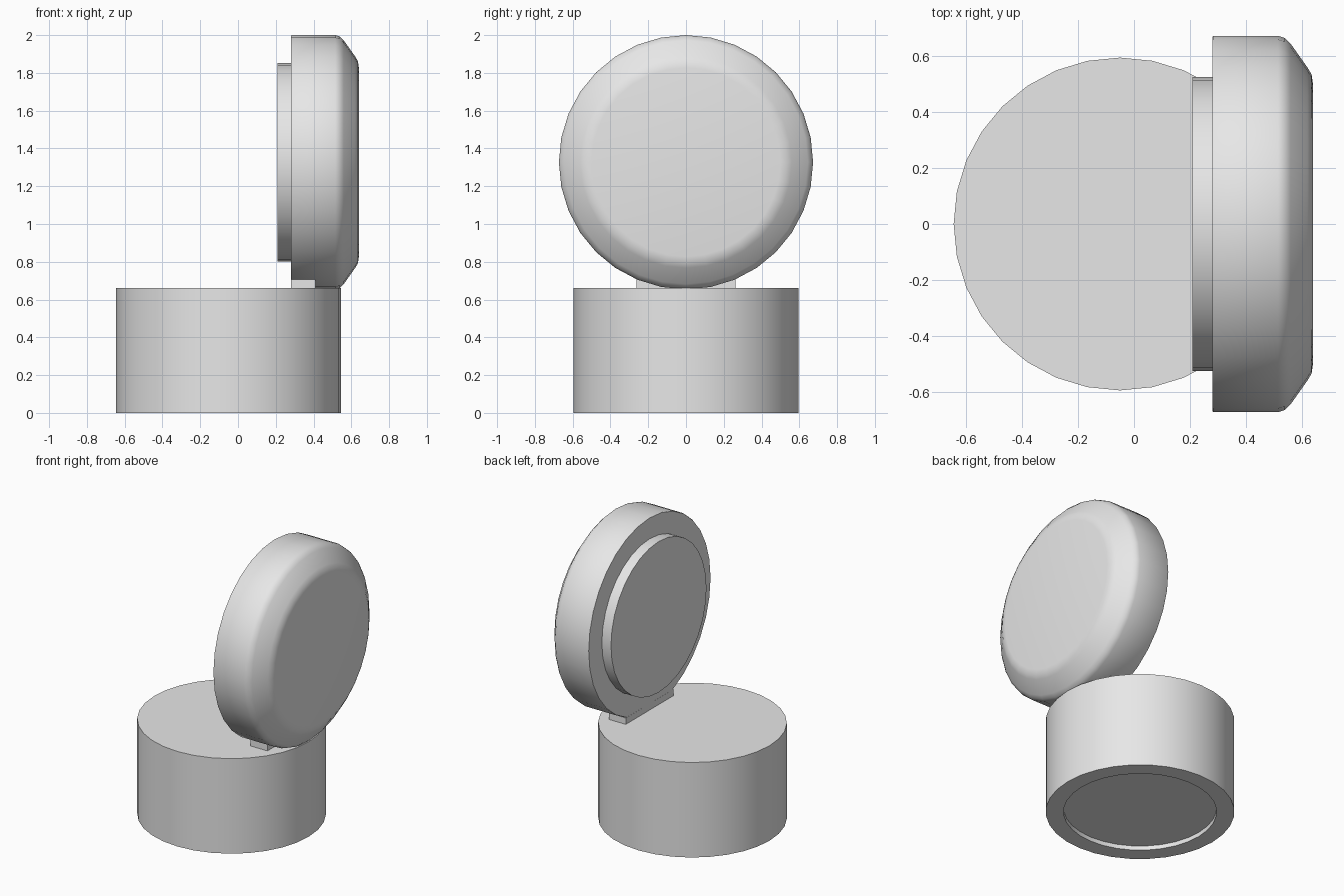
import bpy
import bmesh
import math
from mathutils import Matrix

cube = bpy.data.objects.get("Cube")
if cube:
    bpy.data.objects.remove(cube, do_unlink=True)

# Single plain grey
grey = bpy.data.materials.new("plain grey")
grey.use_nodes = True
grey.diffuse_color = (0.8, 0.8, 0.8, 1)
grey.node_tree.nodes["Principled BSDF"].inputs["Base Color"].default_value = (0.8, 0.8, 0.8, 1)

SIDES = 32
LID_Z = 1.327


def finish(name, bm, smooth=True):
    bmesh.ops.recalc_face_normals(bm, faces=bm.faces)
    mesh = bpy.data.meshes.new(name)
    bm.to_mesh(mesh)
    bm.free()
    mesh.materials.append(grey)
    obj = bpy.data.objects.new(name, mesh)
    bpy.context.collection.objects.link(obj)
    if smooth:
        bpy.ops.object.select_all(action="DESELECT")
        obj.select_set(True)
        bpy.context.view_layer.objects.active = obj
        bpy.ops.object.shade_smooth_by_angle(angle=math.radians(35))
    return obj


def turned(name, profile, matrix):
    """Turn (radius, height) points round an axis and cap both ends."""
    bm = bmesh.new()
    rings = []
    for radius, height in profile:
        ring = []
        for i in range(SIDES):
            a = math.tau * i / SIDES
            ring.append(bm.verts.new((radius * math.cos(a), radius * math.sin(a), height)))
        rings.append(ring)
    for low, high in zip(rings, rings[1:]):
        for i in range(SIDES):
            j = (i + 1) % SIDES
            bm.faces.new((low[i], low[j], high[j], high[i]))
    bm.faces.new(rings[0][::-1])
    bm.faces.new(rings[-1])
    bm.transform(matrix)
    return finish(name, bm)


# Jar body with a shallow recess underneath
turned("jar_body",
       [(0.483, 0.03), (0.483, 0), (0.595, 0), (0.595, 0.661)],
       Matrix.Translation((-0.05, 0, 0)))

# Open lid standing on edge, its axis along x
upright = Matrix.Translation((0, 0, LID_Z)) @ Matrix.Rotation(math.pi / 2, 4, "Y")
turned("lid",
       [(0.67, 0.28), (0.673, 0.285), (0.673, 0.515), (0.665, 0.54), (0.645, 0.56),
        (0.56, 0.62), (0.535, 0.635), (0.50, 0.64)],
       upright)

# Raised plug on the inner face of the lid
turned("lid_plug", [(0.525, 0.21), (0.525, 0.285)], upright)

# Hinge block between the body and the lid
bm = bmesh.new()
bmesh.ops.create_cube(bm, size=1)
bm.transform(Matrix.Translation((0.345, 0, 0.681)) @ Matrix.Diagonal((0.131, 0.525, 0.048, 1)))
finish("hinge_block", bm, smooth=False)
